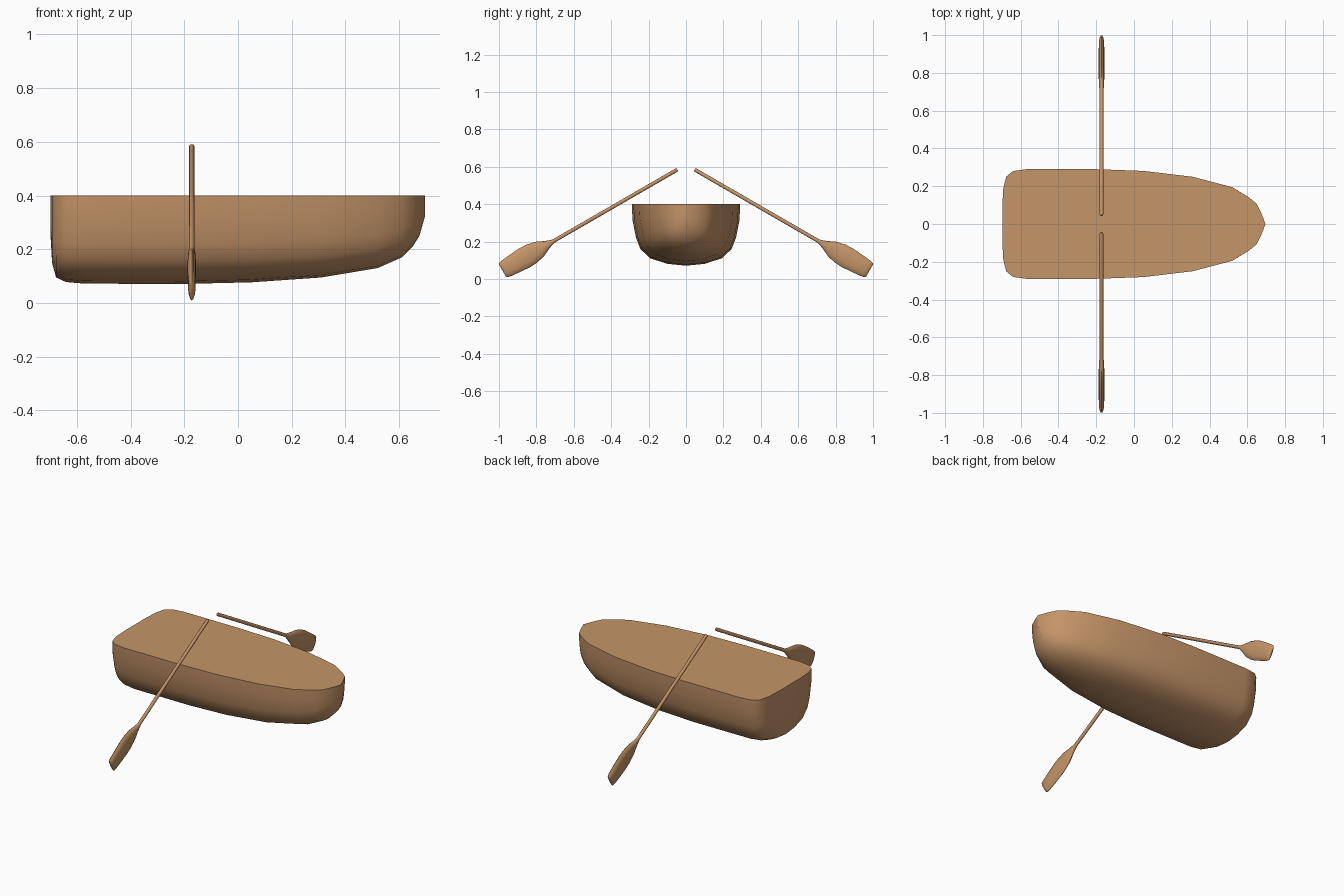
import bpy, bmesh, math
from mathutils import Vector

if "Cube" in bpy.data.objects:
    bpy.data.objects.remove(bpy.data.objects["Cube"])

wood = bpy.data.materials.new("warm wood")
wood.diffuse_color = (0.56, 0.30, 0.14, 1)
wood.use_nodes = True
wood.node_tree.nodes["Principled BSDF"].inputs["Base Color"].default_value = wood.diffuse_color


def loft(name, rings, closed):
    """Skin a list of point rings; ends (and open edge of rings) are capped."""
    bm = bmesh.new()
    vs = [[bm.verts.new(p) for p in r] for r in rings]
    n = len(rings[0])
    for a, b in zip(vs, vs[1:]):
        for i in range(n if closed else n - 1):
            j = (i + 1) % n
            bm.faces.new((a[i], a[j], b[j], b[i]))
    bm.faces.new(vs[0])
    bm.faces.new(vs[-1])
    if not closed:  # flat deck across the open edge
        bm.faces.new([r[0] for r in vs] + [r[-1] for r in reversed(vs)])
    bmesh.ops.remove_doubles(bm, verts=bm.verts, dist=0.0005)
    bmesh.ops.dissolve_degenerate(bm, edges=bm.edges, dist=0.0005)
    bmesh.ops.recalc_face_normals(bm, faces=bm.faces)
    me = bpy.data.meshes.new(name)
    bm.to_mesh(me)
    bm.free()
    me.materials.append(wood)
    ob = bpy.data.objects.new(name, me)
    bpy.context.collection.objects.link(ob)
    bpy.ops.object.select_all(action='DESELECT')
    ob.select_set(True)
    bpy.context.view_layer.objects.active = ob
    bpy.ops.object.shade_smooth_by_angle(angle=math.radians(45))
    return ob


# Hull: stations of x, half width, keel height
DECK = 0.4
stations = [(-0.697, 0.10, 0.24), (-0.692, 0.19, 0.15), (-0.677, 0.25, 0.095),
            (-0.64, 0.28, 0.078), (-0.57, 0.29, 0.072), (-0.20, 0.29, 0.071),
            (0.05, 0.281, 0.077), (0.31, 0.25, 0.095), (0.52, 0.195, 0.13),
            (0.61, 0.14, 0.17), (0.65, 0.107, 0.21), (0.675, 0.055, 0.25),
            (0.695, 0.002, 0.32)]
# Half cross-section as fractions of half width and depth
half = [(1, 0), (0.985, 0.27), (0.92, 0.55), (0.84, 0.73), (0.66, 0.88), (0.34, 0.97)]
section = half + [(0, 1)] + [(-u, v) for u, v in reversed(half)]
rings = [[(x, u * w, DECK - v * (DECK - k)) for u, v in section] for x, w, k in stations]
loft("hull", rings, False)

# Oars: stations of distance along oar, half width, half thickness
R = 0.01
oar = [(0, 0.006, 0.006), (0.006, R, R), (0.765, R, R), (0.78, 0.014, 0.012),
       (0.81, 0.026, 0.014), (0.85, 0.045, 0.015), (0.90, 0.056, 0.015),
       (0.94, 0.058, 0.015), (1.0, 0.054, 0.015), (1.06, 0.048, 0.014),
       (1.075, 0.044, 0.011), (1.08, 0.036, 0.005)]
for side, label in ((1, "left"), (-1, "right")):
    start = Vector((-0.172, 0.046 * side, 0.585))
    along = Vector((0, 0.866 * side, -0.5))
    across = Vector((0, 0.5 * side, 0.866))
    rings = []
    for t, w, h in oar:
        angles = [math.tau * i / 12 for i in range(12)]
        rings.append([start + along * t + across * (w * math.cos(a))
                      + Vector((h * math.sin(a), 0, 0)) for a in angles])
    loft(label + "_oar", rings, True)
